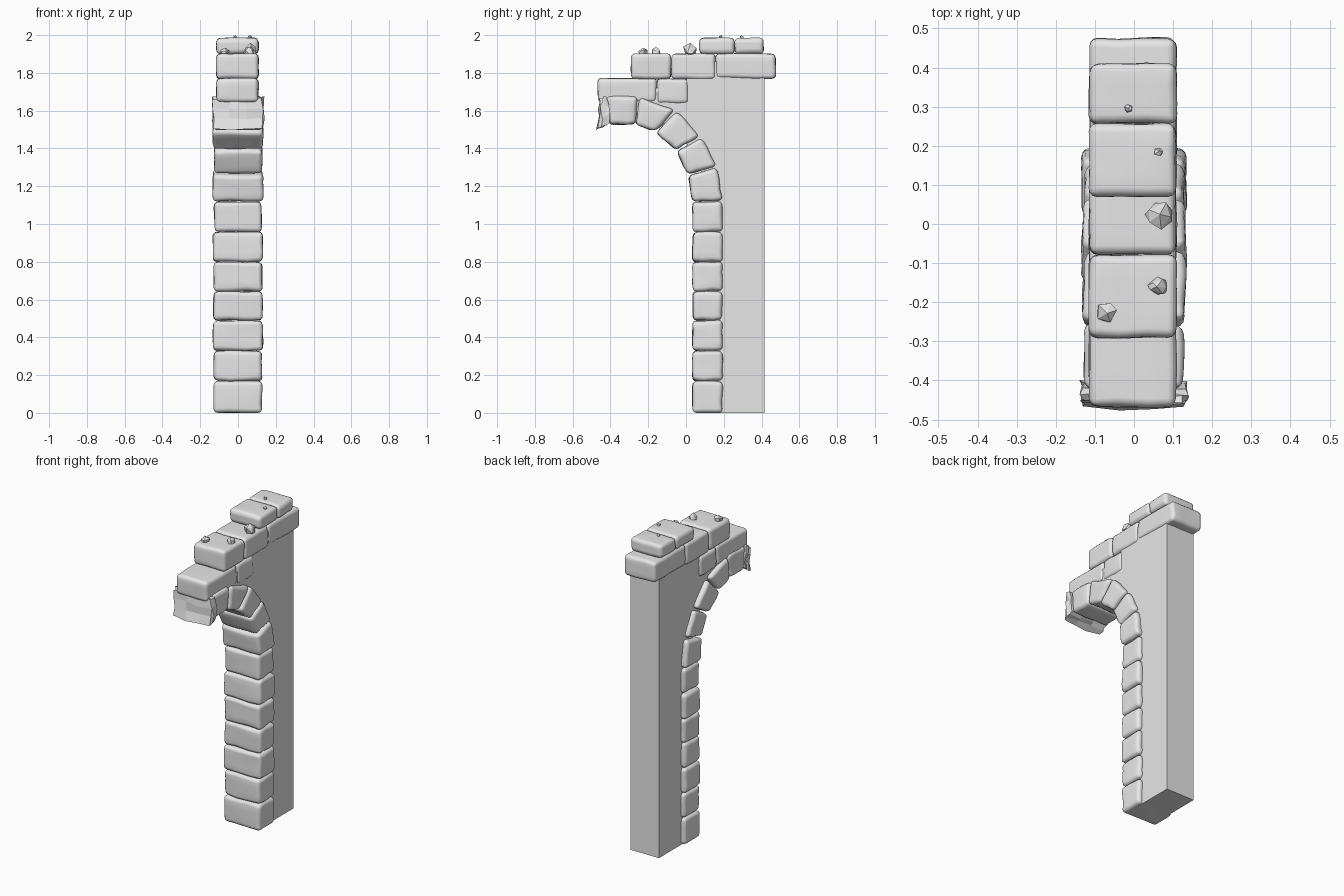
import bpy, bmesh, random
from mathutils import Vector

random.seed(7)
cube = bpy.data.objects.get("Cube")
if cube:
    bpy.data.objects.remove(cube, do_unlink=True)

stone_mat = bpy.data.materials.new("grey stone")
stone_mat.use_nodes = True
grey = (0.8, 0.8, 0.8, 1)
stone_mat.diffuse_color = grey
stone_mat.node_tree.nodes["Principled BSDF"].inputs["Base Color"].default_value = grey


def jitter(amount):
    return Vector([random.uniform(-amount, amount) for _ in range(3)])


def finish(bm, name, smooth=False):
    bmesh.ops.recalc_face_normals(bm, faces=bm.faces[:])
    for f in bm.faces:
        f.smooth = smooth
    mesh = bpy.data.meshes.new(name)
    bm.to_mesh(mesh)
    bm.free()
    mesh.materials.append(stone_mat)
    ob = bpy.data.objects.new(name, mesh)
    bpy.context.collection.objects.link(ob)
    return ob


def prism(points, x0, x1):
    """Side profile of (y, z) points extruded from x0 to x1."""
    bm = bmesh.new()
    face = bm.faces.new([bm.verts.new((x0, y, z)) for y, z in points])
    ext = bmesh.ops.extrude_face_region(bm, geom=[face])["geom"]
    verts = [v for v in ext if isinstance(v, bmesh.types.BMVert)]
    bmesh.ops.translate(bm, verts=verts, vec=(x1 - x0, 0, 0))
    return bm


def stone(name, points, x0, x1, rough=0.004, bevel=0.022):
    """Worn block: roughened prism with rounded edges."""
    bm = prism(points, x0, x1)
    bmesh.ops.subdivide_edges(bm, edges=bm.edges[:], cuts=2, use_grid_fill=True)
    for v in bm.verts:
        v.co += jitter(rough)
        v.co.z = max(v.co.z, 0)
    ob = finish(bm, name, smooth=bevel > 0)
    if bevel:
        mod = ob.modifiers.new("worn edges", 'BEVEL')
        mod.width = bevel
        mod.segments = 3
        mod.limit_method = 'ANGLE'
        mod.angle_limit = 0.8
        ob.modifiers.new("even shading", 'WEIGHTED_NORMAL')
    return ob


def rect(y0, y1, z0, z1):
    return [(y0, z0), (y1, z0), (y1, z1), (y0, z1)]


# Plain wall core filling behind the stones
core = [(0.10, 0), (0.415, 0), (0.415, 1.86), (0.05, 1.86), (-0.02, 1.72),
        (-0.38, 1.72), (-0.38, 1.6), (-0.17, 1.57), (-0.03, 1.47),
        (0.07, 1.33), (0.10, 1.15)]
finish(prism(core, -0.1, 0.1), "wall_core")

# Column of pillar stones
joints = [0, 0.17, 0.33, 0.49, 0.645, 0.80, 0.96, 1.12]
for i, (z0, z1) in enumerate(zip(joints, joints[1:])):
    w = random.uniform(0.125, 0.132)
    stone(f"pillar_stone_{i + 1}", rect(0.035, 0.193, z0, z1 - 0.002), -w, w)

# Arch stones, each as inner and outer ends of its two joints
arch = [
    [(0.035, 1.12), (0.193, 1.125), (0.165, 1.30), (0.012, 1.255)],
    [(0.010, 1.262), (0.160, 1.31), (0.085, 1.455), (-0.052, 1.385)],
    [(-0.055, 1.392), (0.073, 1.465), (-0.05, 1.60), (-0.158, 1.483)],
    [(-0.16, 1.49), (-0.06, 1.605), (-0.245, 1.672), (-0.268, 1.525)],
    [(-0.268, 1.53), (-0.253, 1.677), (-0.425, 1.677), (-0.405, 1.525)],
]
for i, pts in enumerate(arch):
    w = random.uniform(0.126, 0.134)
    stone(f"arch_stone_{i + 1}", pts, -w, w)

# Broken stone at the tip of the arch
stone("broken_arch_stone", [(-0.40, 1.54), (-0.42, 1.672), (-0.455, 1.66), (-0.468, 1.505)],
      -0.132, 0.132, rough=0.009, bevel=0)

# Stepped courses on top: y0, y1, z0, z1
courses = [
    (-0.467, -0.155, 1.645, 1.772), (-0.155, 0.015, 1.637, 1.768),
    (-0.29, -0.078, 1.768, 1.902), (-0.078, 0.155, 1.765, 1.902),
    (0.155, 0.475, 1.77, 1.902),
    (0.07, 0.257, 1.90, 1.986), (0.257, 0.412, 1.90, 1.986),
]
for i, box in enumerate(courses):
    stone(f"top_stone_{i + 1}", rect(*box), -0.114, 0.108, rough=0.003)

# Loose rubble: x, y, z, radius
rubble = [(-0.07, -0.225, 1.905, 0.026), (0.062, -0.16, 1.908, 0.026),
          (0.067, 0.022, 1.918, 0.036), (0.062, 0.185, 1.988, 0.011),
          (-0.015, 0.295, 1.988, 0.011)]
for i, (x, y, z, r) in enumerate(rubble):
    bm = bmesh.new()
    bmesh.ops.create_icosphere(bm, subdivisions=1, radius=r)
    for v in bm.verts:
        v.co += jitter(r * 0.22)
        v.co = v.co * Vector((1, 1, 1)).length / 1.732 + Vector((x, y, z))
    finish(bm, f"rubble_{i + 1}")
